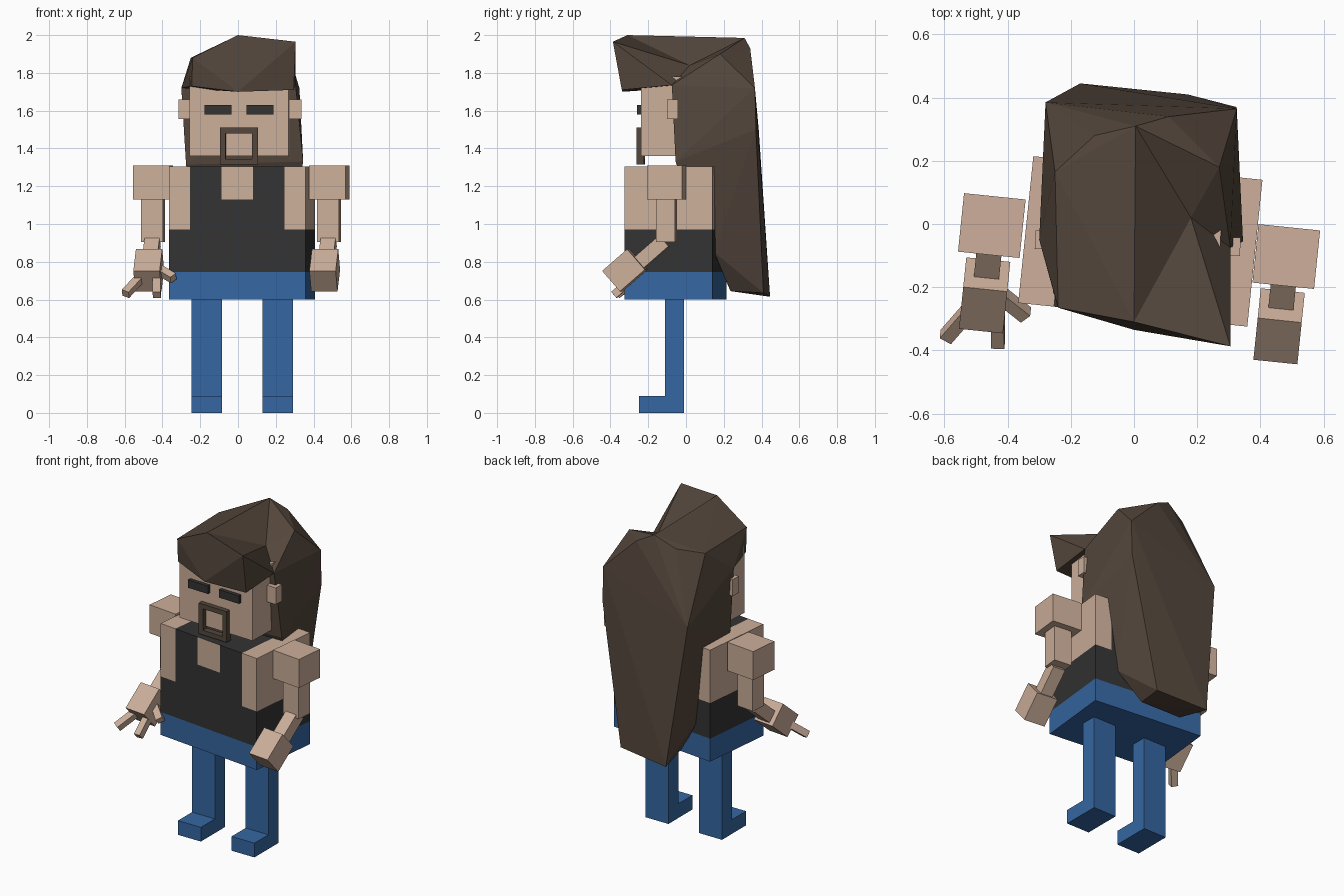
import bpy, bmesh, math
from mathutils import Matrix, Vector

if "Cube" in bpy.data.objects:
    bpy.data.objects.remove(bpy.data.objects["Cube"])


def material(name, rgb):
    m = bpy.data.materials.new(name)
    m.diffuse_color = (*rgb, 1)
    m.use_nodes = True
    m.node_tree.nodes["Principled BSDF"].inputs["Base Color"].default_value = m.diffuse_color
    return m


SKIN = material("skin", (0.61, 0.43, 0.325))
BLUE = material("denim_blue", (0.036, 0.135, 0.36))
BLACK = material("charcoal", (0.033, 0.033, 0.033))
HAIR = material("dark_brown", (0.088, 0.062, 0.045))


def finish(name, bm, mats):
    me = bpy.data.meshes.new(name)
    bmesh.ops.recalc_face_normals(bm, faces=bm.faces[:])
    bm.to_mesh(me)
    bm.free()
    for m in mats:
        me.materials.append(m)
    ob = bpy.data.objects.new(name, me)
    bpy.context.collection.objects.link(ob)
    return ob


def box(name, lo, hi, mat, frame=Matrix()):
    """Box between two corners, placed by a frame matrix."""
    lo, hi = Vector(lo), Vector(hi)
    bm = bmesh.new()
    bmesh.ops.create_cube(bm, size=1, matrix=frame @ Matrix.Translation((lo + hi) / 2)
                          @ Matrix.Diagonal((*(hi - lo), 1)))
    return finish(name, bm, [mat])


def hull(name, pts, mat):
    """Faceted solid wrapped around a few points."""
    bm = bmesh.new()
    vs = [bm.verts.new(p) for p in pts]
    res = bmesh.ops.convex_hull(bm, input=vs)
    junk = {g for g in res["geom_interior"] + res["geom_unused"]
            if isinstance(g, bmesh.types.BMVert)}
    bmesh.ops.delete(bm, geom=list(junk), context='VERTS')
    return finish(name, bm, [mat])


def rot(deg, axis):
    return Matrix.Rotation(math.radians(deg), 4, axis)


def move(*p):
    return Matrix.Translation(p)


TURN = rot(-5.9, 'Z')

# Torso: trousers, vest and bare shoulders cut into one block
bm = bmesh.new()
bmesh.ops.create_cube(bm, size=1, matrix=move(0, 0, 0.9525) @ Matrix.Diagonal((0.729, 0.467, 0.705, 1)))
for co, no in [((0, 0, z), (0, 0, 1)) for z in (0.745, 0.97, 1.13)] + \
              [((x, 0, 0), (1, 0, 0)) for x in (-0.252, -0.085, 0.085, 0.252)]:
    bmesh.ops.bisect_plane(bm, geom=bm.verts[:] + bm.edges[:] + bm.faces[:],
                           plane_co=co, plane_no=no)
for f in bm.faces:
    c = f.calc_center_median()
    if c.z < 0.745:
        f.material_index = 0
    elif c.z > 0.97 and abs(c.x) > 0.252:
        f.material_index = 2
    elif 1.13 < c.z < 1.3 and abs(c.x) < 0.085 and c.y < -0.2:
        f.material_index = 2
    else:
        f.material_index = 1
bm.transform(move(0.02, -0.055, 0) @ TURN)
finish("torso", bm, [BLUE, BLACK, SKIN])

# Legs and feet
for side, x in (("left", -0.245), ("right", 0.13)):
    box(side + "_leg", (x, -0.11, 0), (x + 0.16, -0.01, 0.61), BLUE)
    box(side + "_foot", (x, -0.25, 0), (x + 0.16, -0.11, 0.09), BLUE)

# Arms
for side, x, y in (("left", -0.45, -0.005), ("right", 0.482, -0.103)):
    arm = move(x, y, 0) @ TURN
    box(side + "_shoulder", (-0.098, -0.093, 1.13), (0.098, 0.093, 1.31), SKIN, arm)
    box(side + "_upper_arm", (-0.058, -0.05, 0.905), (0.058, 0.05, 1.13), SKIN, arm)
    fore = arm @ move(0, -0.075, 0.855) @ rot(41, 'X')
    box(side + "_forearm", (-0.04, -0.12, -0.038), (0.04, 0.085, 0.038), SKIN, fore)
    hand = arm @ move(0, -0.222, 0.755) @ rot(41, 'X')
    box(side + "_hand", (-0.07, -0.088, -0.072), (0.07, 0.088, 0.072), SKIN, hand)
    if side == "left":
        for part, fx, fy, fz, ang, ln in (("outer_finger", -0.05, -0.08, 0.0, -28, 0.125),
                                          ("inner_finger", 0.048, -0.08, 0.0, 5, 0.12),
                                          ("thumb", 0.06, 0.0, 0.0, 50, 0.10)):
            box(part, (-0.021, -ln, -0.021), (0.021, 0.01, 0.021), SKIN,
                hand @ move(fx, fy, fz) @ rot(ang, 'Z'))

# Head, ears, brows and goatee, slightly turned
head = move(0.012, -0.05, 0) @ rot(-2, 'Z')
box("head", (-0.262, -0.18, 1.36), (0.262, 0.2, 1.78), SKIN, head)
for side, s in (("left", -1), ("right", 1)):
    xs = sorted((s * 0.25, s * 0.325))
    box(side + "_ear", (xs[0], -0.04, 1.555), (xs[1], 0.018, 1.66), SKIN, head)
    xs = sorted((s * 0.04, s * 0.182))
    box(side + "_eye", (xs[0], -0.203, 1.58), (xs[1], -0.17, 1.63), BLACK, head)
for part, x0, x1, z0, z1 in (("goatee_left", -0.1, -0.07, 1.315, 1.51),
                             ("goatee_right", 0.07, 0.1, 1.315, 1.51),
                             ("goatee_bottom", -0.07, 0.07, 1.315, 1.345),
                             ("moustache", -0.07, 0.07, 1.48, 1.51)):
    box(part, (x0, -0.21, z0), (x1, -0.17, z1), HAIR, head)

# Hair: shared key points, wrapped in three faceted locks
front_ridge, back_ridge = (0, -0.31, 2.0), (0.005, 0.31, 1.985)
dip, fringe_low = (0.18, 0.02, 1.84), (0, -0.335, 1.70)
right_low, left_low = (0.305, -0.075, 1.735), (-0.3, -0.05, 1.72)
left_top = (-0.25, 0.165, 1.88)

hull("hair_top", [front_ridge, back_ridge, dip, fringe_low, left_low, left_top, right_low,
                  (-0.24, -0.265, 1.88), (-0.245, -0.25, 1.73)], HAIR)
hull("hair_fringe", [front_ridge, dip, fringe_low, right_low,
                     (0.305, -0.387, 1.965), (0.295, -0.34, 1.71)], HAIR)
hull("hair_mane", [back_ridge, dip, left_low, right_low, left_top,
                   (0.27, 0.18, 1.9), (-0.125, 0.28, 1.92), (0.11, 0.34, 1.93),
                   (0.325, 0.365, 1.72), (0.325, 0.37, 1.5), (-0.28, 0.385, 1.5),
                   (0.345, -0.055, 1.33), (-0.275, -0.05, 1.315),
                   (0.25, 0.15, 0.85), (-0.22, 0.15, 0.85),
                   (0.17, 0.41, 0.635), (-0.17, 0.445, 0.615),
                   (0.14, 0.235, 0.645), (-0.14, 0.24, 0.645)], HAIR)
